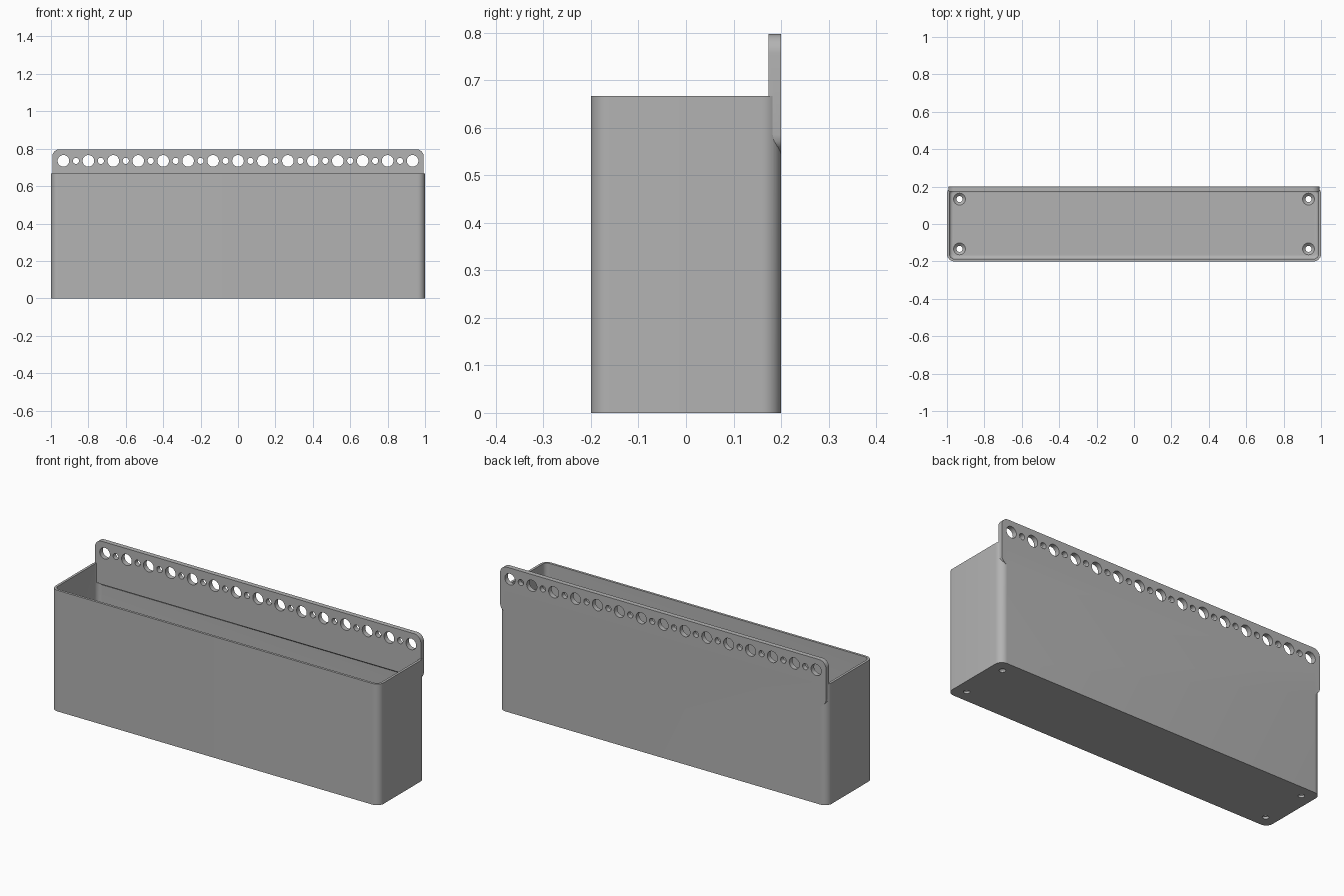
import bpy, bmesh, math
from mathutils import Matrix

cube = bpy.data.objects.get("Cube")
if cube:
    bpy.data.objects.remove(cube, do_unlink=True)

grey = bpy.data.materials.new("plain grey")
grey.use_nodes = True
colour = (0.45, 0.45, 0.45, 1)
grey.diffuse_color = colour
grey.node_tree.nodes["Principled BSDF"].inputs["Base Color"].default_value = colour

WALL, PLATE = 0.0133, 0.0267
HEIGHT, TOP, FLOOR = 0.667, 0.797, 0.0267


def finish(name, bm):
    bmesh.ops.recalc_face_normals(bm, faces=bm.faces)
    mesh = bpy.data.meshes.new(name)
    bm.to_mesh(mesh)
    bm.free()
    mesh.materials.append(grey)
    obj = bpy.data.objects.new(name, mesh)
    bpy.context.collection.objects.link(obj)
    return obj


def arc(cx, cy, r, start, end, steps=10):
    return [(cx + r * math.cos(math.radians(start + (end - start) * i / steps)),
             cy + r * math.sin(math.radians(start + (end - start) * i / steps)))
            for i in range(steps + 1)]


def rounded_box(name, hx, hy, r, z0, z1, floor_bevel=0):
    bm = bmesh.new()
    corners = [(1, 1), (-1, 1), (-1, -1), (1, -1)]
    outline = []
    for i, (sx, sy) in enumerate(corners):
        outline += arc(sx * (hx - r), sy * (hy - r), r, 90 * i, 90 * i + 90)
    face = bm.faces.new([bm.verts.new((x, y, z0)) for x, y in outline])
    rim = list(face.edges)
    top = bmesh.ops.extrude_face_region(bm, geom=[face], use_keep_orig=True)["geom"]
    verts = [v for v in top if isinstance(v, bmesh.types.BMVert)]
    bmesh.ops.translate(bm, verts=verts, vec=(0, 0, z1 - z0))
    if floor_bevel:
        bmesh.ops.bevel(bm, geom=rim, offset=floor_bevel, segments=4,
                        profile=0.5, affect='EDGES')
    return finish(name, bm)


def add_cone(bm, loc, r1, r2, depth, rot=Matrix()):
    bmesh.ops.create_cone(bm, cap_ends=True, segments=32, radius1=r1, radius2=r2,
                          depth=depth, matrix=Matrix.Translation(loc) @ rot)


def combine(target, tool, operation):
    mod = target.modifiers.new(operation.title(), 'BOOLEAN')
    mod.operation, mod.solver, mod.object = operation, 'EXACT', tool
    bpy.ops.object.select_all(action='DESELECT')
    bpy.context.view_layer.objects.active = target
    target.select_set(True)
    bpy.ops.object.modifier_apply(modifier=mod.name)
    bpy.data.objects.remove(tool, do_unlink=True)


# Open bin with rounded corners
bin_body = rounded_box("storage_bin", 1, 0.2, 0.04, 0, HEIGHT)
cavity = rounded_box("cavity_cutter", 1 - WALL, 0.2 - WALL, 0.04 - WALL,
                     FLOOR, HEIGHT + 0.1, 0.018)
combine(bin_body, cavity, 'DIFFERENCE')

# Back mounting plate: rounded top, tapered lower corners, sloped lower lip
half = 0.993
right = [(0.96, 0.54), (0.985, 0.562), (0.991, 0.572), (half, 0.585)]
right += arc(half - 0.04, TOP - 0.04, 0.04, 0, 90)
outline = right + [(-x, z) for x, z in reversed(right)]
bm = bmesh.new()
back = bm.faces.new([bm.verts.new((x, 0.2, z)) for x, z in outline])
front = bmesh.ops.extrude_face_region(bm, geom=[back], use_keep_orig=True)["geom"]
for v in front:
    if isinstance(v, bmesh.types.BMVert):
        v.co.y -= PLATE
        if v.co.z < 0.55:
            v.co.z += 0.02
plate = finish("mounting_plate", bm)

# Row of alternating large and small holes
bm = bmesh.new()
turn = Matrix.Rotation(math.pi / 2, 4, 'X')
for i in range(29):
    r = 0.031 if i % 2 == 0 else 0.0165
    add_cone(bm, ((i - 14) / 15, 0.185, 0.735), r, r, 0.1, turn)
combine(plate, finish("row_hole_cutter", bm), 'DIFFERENCE')
combine(bin_body, plate, 'UNION')

# Countersunk screw holes in the floor
bm = bmesh.new()
for sx in (-1, 1):
    for sy in (-1, 1):
        add_cone(bm, (sx * 0.933, sy * 0.133, 0), 0.016, 0.016, 0.2)
through = finish("screw_hole_cutter", bm)
bm = bmesh.new()
for sx in (-1, 1):
    for sy in (-1, 1):
        add_cone(bm, (sx * 0.933, sy * 0.133, FLOOR - 0.007), 0.014, 0.034, 0.018)
combine(bin_body, through, 'DIFFERENCE')
combine(bin_body, finish("countersink_cutter", bm), 'DIFFERENCE')

bpy.ops.object.shade_smooth_by_angle(angle=math.radians(30))
